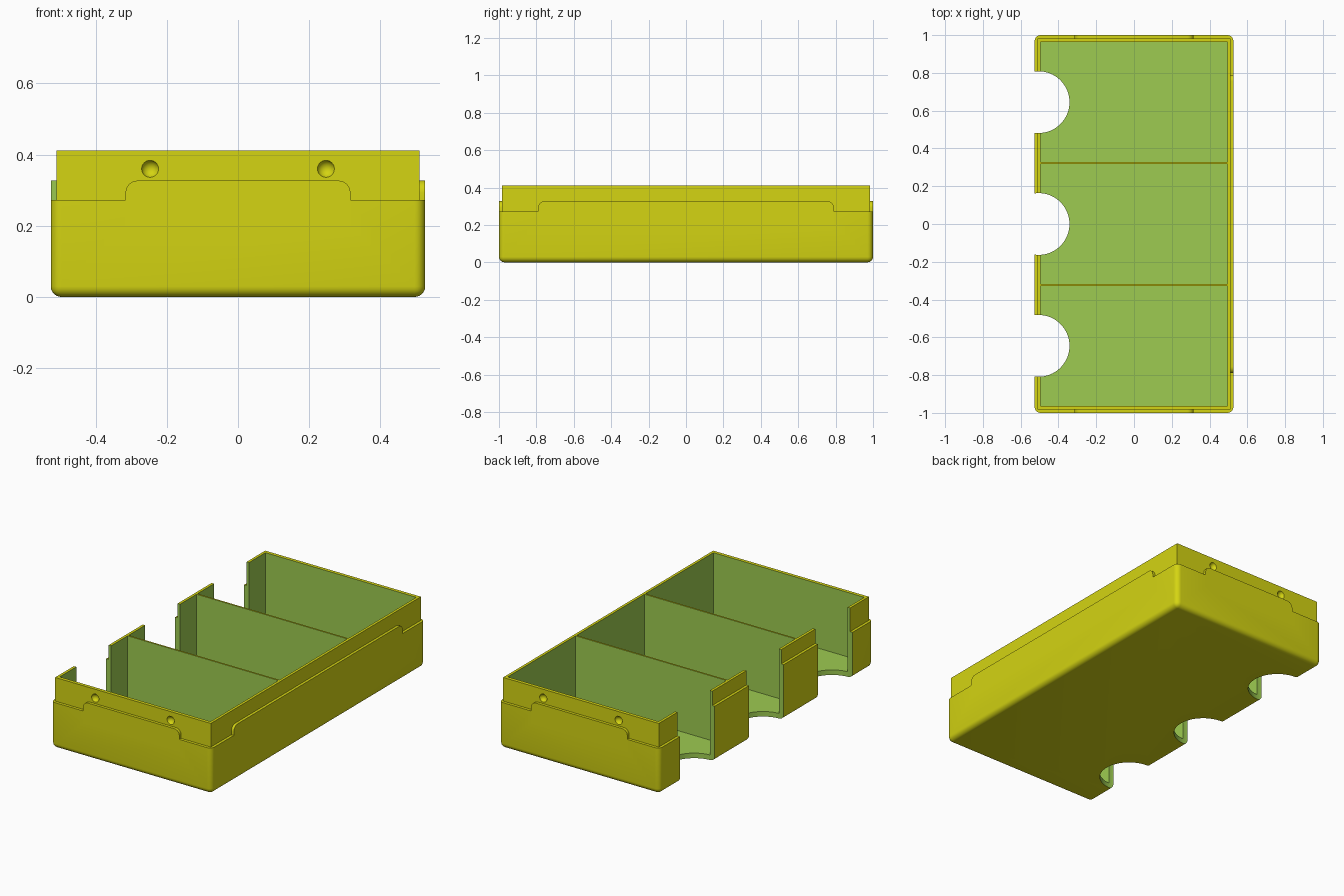
import bpy, bmesh, math
from mathutils import Matrix, Vector

if "Cube" in bpy.data.objects:
    bpy.data.objects.remove(bpy.data.objects["Cube"], do_unlink=True)

HALF_X, HALF_Y = 0.526, 1.0
LEDGE, TAB_TOP, RIM = 0.272, 0.327, 0.412
CAV_X, CAV_Y, FLOOR = 0.494, 0.962, 0.03
PITCH, DIVIDER = 0.645, 0.01
NOTCH_X, NOTCH_R = -0.505, 0.1635
CELLS = (-PITCH, 0, PITCH)


def material(name, color):
    mat = bpy.data.materials.new(name)
    mat.use_nodes = True
    mat.diffuse_color = (*color, 1)
    mat.node_tree.nodes["Principled BSDF"].inputs["Base Color"].default_value = (*color, 1)
    return mat


yellow = material("olive_yellow", (0.66, 0.66, 0.006))
green = material("leaf_green", (0.337, 0.597, 0.082))


def finish(bm, name):
    bmesh.ops.recalc_face_normals(bm, faces=bm.faces)
    mesh = bpy.data.meshes.new(name)
    bm.to_mesh(mesh)
    bm.free()
    obj = bpy.data.objects.new(name, mesh)
    bpy.context.collection.objects.link(obj)
    return obj


def box(name, low, high, bevel=0):
    bm = bmesh.new()
    low, high = Vector(low), Vector(high)
    bmesh.ops.create_cube(bm, size=1, matrix=Matrix.Translation((low + high) / 2)
                          @ Matrix.Diagonal((*(high - low), 1)))
    if bevel:  # round everything except the top edges
        edges = [e for e in bm.edges if any(v.co.z < high.z - 0.001 for v in e.verts)]
        bmesh.ops.bevel(bm, geom=edges, offset=bevel, segments=6, profile=0.5,
                        affect='EDGES')
    return finish(bm, name)


def tab(name, half_width, half_depth, along_y):
    """Slab with rounded upper corners that raises the outer wall."""
    radius, steps = 0.034, 6
    arc = [(half_width - radius + radius * math.cos(a), TAB_TOP - radius + radius * math.sin(a))
           for a in (math.pi / 2 * i / steps for i in range(steps + 1))]
    outline = [(half_width, 0.2)] + arc
    outline += [(-u, z) for u, z in reversed(outline)]
    bm = bmesh.new()
    place = (lambda u, d, z: (u, d, z)) if along_y else (lambda u, d, z: (d, u, z))
    face = bm.faces.new([bm.verts.new(place(u, -half_depth, z)) for u, z in outline])
    moved = bmesh.ops.extrude_face_region(bm, geom=[face])["geom"]
    bmesh.ops.translate(bm, vec=place(0, 2 * half_depth, 0),
                        verts=[g for g in moved if isinstance(g, bmesh.types.BMVert)])
    return finish(bm, name)


def notch(y):
    bm = bmesh.new()
    bmesh.ops.create_cone(bm, cap_ends=True, segments=64, radius1=NOTCH_R, radius2=NOTCH_R,
                          depth=2, matrix=Matrix.Translation((NOTCH_X, y, 0)))
    return finish(bm, "finger_notch_cutter")


def dimple(x, y):
    bm = bmesh.new()
    bmesh.ops.create_uvsphere(bm, u_segments=24, v_segments=12, radius=0.025,
                              matrix=Matrix.Translation((x, y, 0.36)))
    return finish(bm, "dimple_cutter")


# Outer shell, stepped lip and raised tabs
tray = box("divided_tray", (-HALF_X, -HALF_Y, 0), (HALF_X, HALF_Y, LEDGE), 0.03)
added = [box("lip", (-0.51, -0.983, 0.1), (0.51, 0.983, RIM)),
         tab("end_tabs", 0.316, HALF_Y, True),
         tab("side_tabs", 0.79, HALF_X, False)]

# Three compartments, finger notches on one long side, dimples on both ends
half_cell = (PITCH - DIVIDER) / 2
removed = [box("compartment_cutter", (-CAV_X, y - half_cell, FLOOR),
               (CAV_X, y + half_cell, 1)) for y in CELLS]
removed += [notch(y) for y in CELLS]
removed += [dimple(x, y) for x in (-0.247, 0.247) for y in (-0.99, 0.99)]

for helpers, operation in ((added, 'UNION'), (removed, 'DIFFERENCE')):
    for helper in helpers:
        helper.hide_render = True
        mod = tray.modifiers.new(helper.name, 'BOOLEAN')
        mod.operation, mod.object, mod.solver = operation, helper, 'EXACT'

bpy.context.view_layer.update()
evaluated = tray.evaluated_get(bpy.context.evaluated_depsgraph_get())
result = bpy.data.meshes.new_from_object(evaluated)
tray.modifiers.clear()
tray.data = result
for helper in added + removed:
    bpy.data.objects.remove(helper, do_unlink=True)

# Yellow outside, green compartments and notch edges
result.materials.clear()
result.materials.append(yellow)
result.materials.append(green)
for face in result.polygons:
    c, n = face.center, face.normal
    upright = abs(n.z) < 0.5
    inside = (abs(c.x) < CAV_X + 0.0005 and abs(c.y) < CAV_Y + 0.001 and c.z > 0.025
              and (upright or c.z < 0.1))
    in_notch = abs(n.z) < 0.1 and any(
        math.hypot(c.x - NOTCH_X, c.y - y) < NOTCH_R + 0.001 for y in CELLS)
    face.material_index = 1 if inside or in_notch else 0

bpy.ops.object.select_all(action='DESELECT')
tray.select_set(True)
bpy.context.view_layer.objects.active = tray
bpy.ops.object.shade_smooth_by_angle(angle=math.radians(30))
